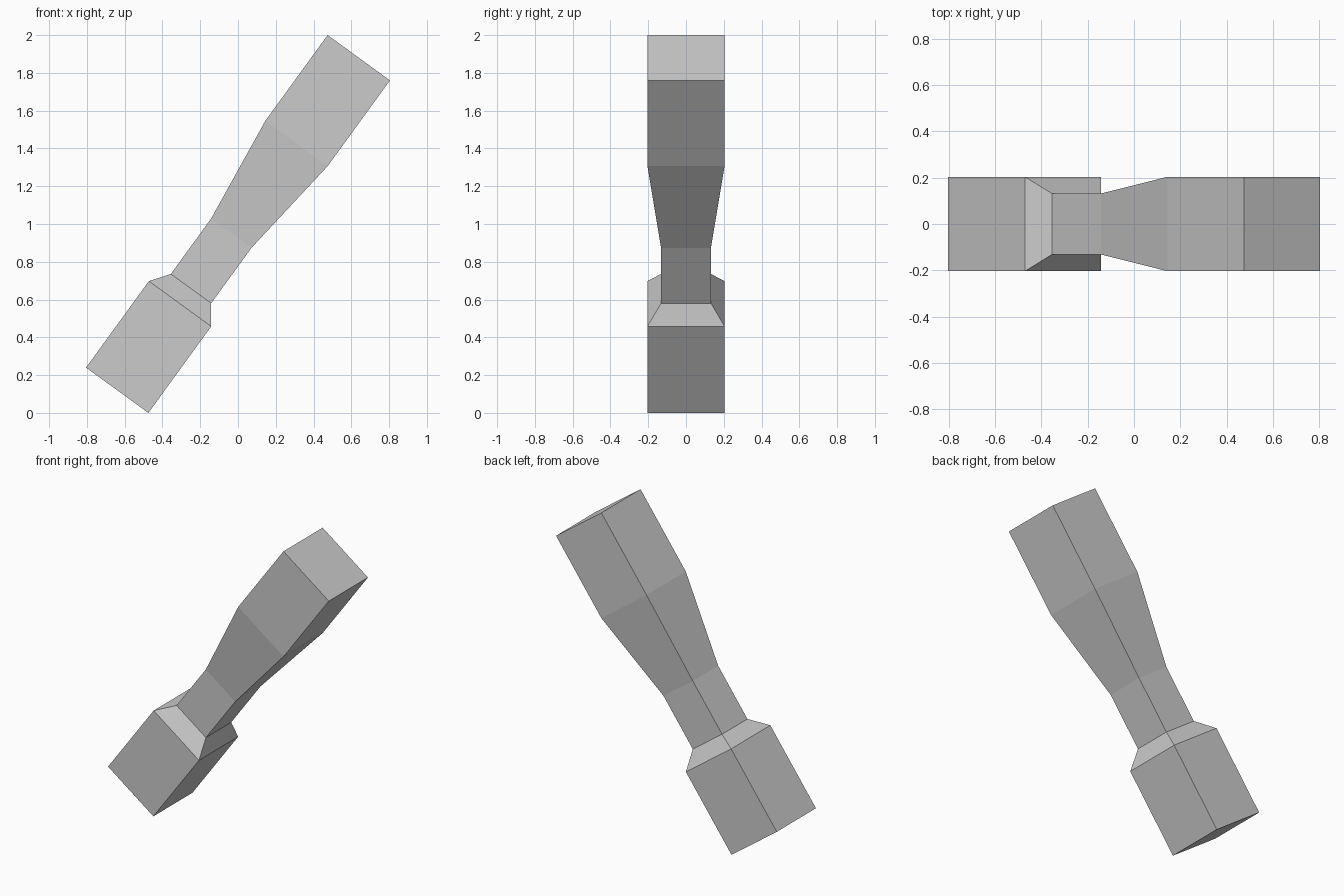
import bpy, bmesh
from math import radians
from mathutils import Matrix

if "Cube" in bpy.data.objects:
    bpy.data.objects.remove(bpy.data.objects["Cube"])

# Square sections along the handle axis: (distance from middle, half width)
SECTIONS = [(-1.088, 0.204), (-0.522, 0.204), (-0.423, 0.132),
            (-0.060, 0.132), (0.527, 0.204), (1.088, 0.204)]

bm = bmesh.new()
rings = [[bm.verts.new((sx * h, sy * h, d))
          for sx, sy in ((-1, -1), (1, -1), (1, 1), (-1, 1))]
         for d, h in SECTIONS]

# Side walls between neighbouring sections
for low, high in zip(rings, rings[1:]):
    for i in range(4):
        j = (i + 1) % 4
        bm.faces.new((low[i], low[j], high[j], high[i]))

# End caps
bm.faces.new(rings[0][::-1])
bm.faces.new(rings[-1])

# Lean the handle to the right and stand it on the ground
bm.transform(Matrix.Translation((0, 0, 1)) @ Matrix.Rotation(radians(36), 4, 'Y'))
bmesh.ops.recalc_face_normals(bm, faces=bm.faces)

mesh = bpy.data.meshes.new("handle")
bm.to_mesh(mesh)
bm.free()
bpy.context.collection.objects.link(bpy.data.objects.new("handle", mesh))
